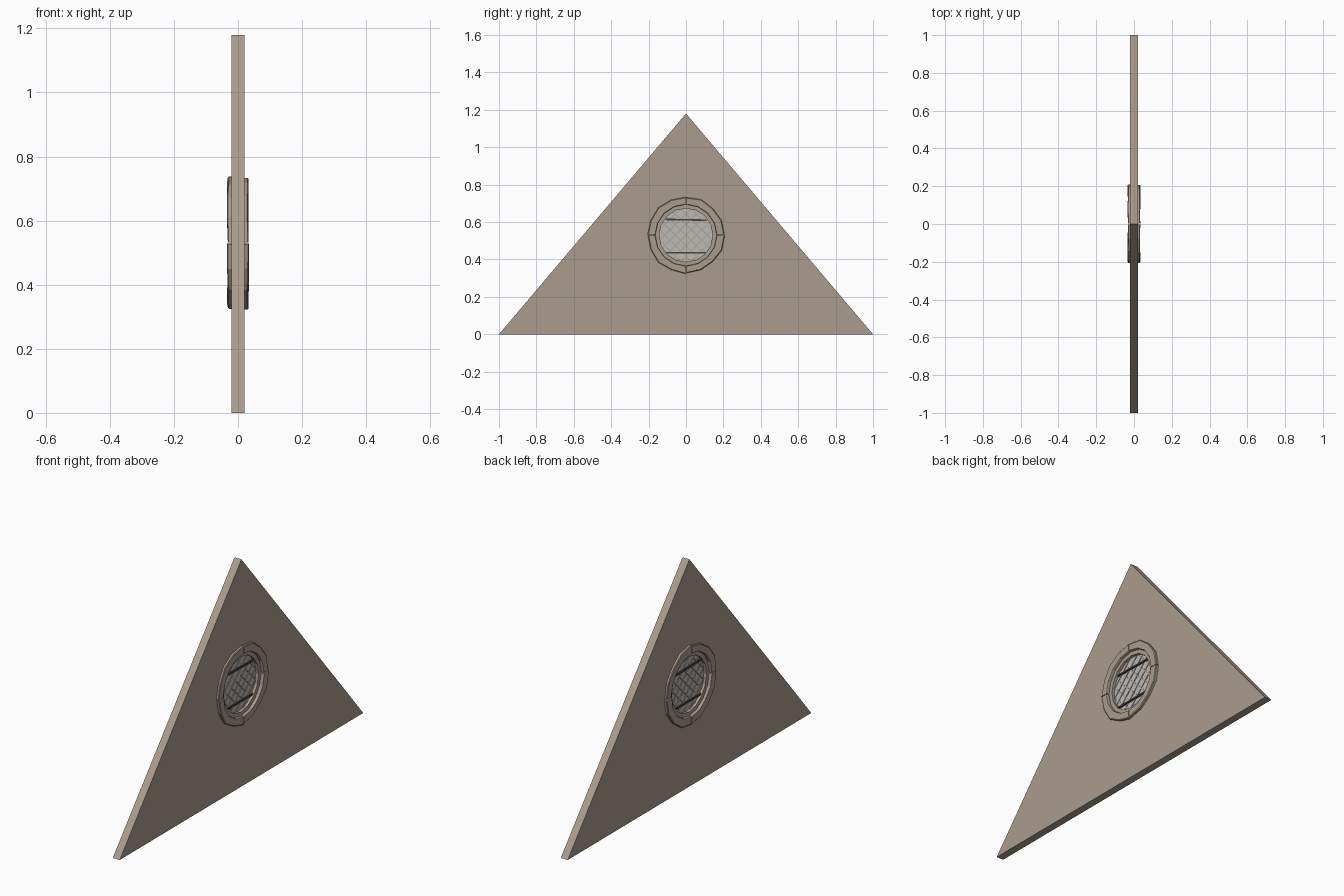
import bpy, bmesh, math, random
from mathutils import Matrix, Vector

if "Cube" in bpy.data.objects:
    bpy.data.objects.remove(bpy.data.objects["Cube"])

random.seed(4)
CZ = 0.53  # height of the window centre


def mat(name, c):
    m = bpy.data.materials.new(name)
    m.diffuse_color = (*c, 1)
    m.use_nodes = True
    m.node_tree.nodes["Principled BSDF"].inputs["Base Color"].default_value = m.diffuse_color
    return m


STONE = mat("stone", (0.40, 0.335, 0.265))
GLASS = mat("pale_glass", (0.52, 0.49, 0.46))
LEAD = mat("lattice_grey", (0.42, 0.40, 0.38))
IRON = mat("dark_bar", (0.06, 0.055, 0.05))


def finish(name, bm, material):
    bmesh.ops.recalc_face_normals(bm, faces=bm.faces)
    me = bpy.data.meshes.new(name)
    bm.to_mesh(me)
    bm.free()
    me.materials.append(material)
    ob = bpy.data.objects.new(name, me)
    bpy.context.collection.objects.link(ob)
    return ob


def circle(r, n, a0=0.0):
    return [(r * math.cos(a0 + math.tau * i / n), CZ + r * math.sin(a0 + math.tau * i / n))
            for i in range(n)]


def slab(name, loops, x0, x1, material):
    """Outline in the YZ plane (later loops are holes), extruded from x0 to x1."""
    bm = bmesh.new()
    edges = []
    for pts in loops:
        vs = [bm.verts.new((x0, y, z)) for y, z in pts]
        edges += [bm.edges.new((vs[i - 1], vs[i])) for i in range(len(vs))]
    bmesh.ops.triangle_fill(bm, edges=edges, use_beauty=True, use_dissolve=False)
    ext = bmesh.ops.extrude_face_region(bm, geom=bm.faces[:], use_keep_orig=True)
    for v in ext["geom"]:
        if isinstance(v, bmesh.types.BMVert):
            v.co.x = x1
    return finish(name, bm, material)


def box(bm, centre, size, roll=0.0):
    m = (Matrix.Translation(centre) @ Matrix.Rotation(roll, 4, 'X')
         @ Matrix.Diagonal((*size, 1)))
    bmesh.ops.create_cube(bm, size=1, matrix=m)


# triangular gable wall with a round opening
slab("gable_wall", [[(-1, 0), (1, 0), (0, 1.18)], circle(0.17, 16)], -0.02, 0.02, STONE)

# hand-cut surround: four slightly uneven curved stones on each face
for side in (-1, 1):
    for q in range(4):
        gap, steps = 0.012, 4
        angs = [q * math.pi / 2 + gap + (math.pi / 2 - 2 * gap) * i / steps
                for i in range(steps + 1)]
        bm = bmesh.new()
        rows = []
        for a in angs:
            ro = 0.205 + random.uniform(-0.004, 0.004)
            xo = 0.033 + random.uniform(-0.002, 0.002)
            prof = [(0.0, 0.164), (0.0, ro), (xo - 0.003, ro), (xo, ro - 0.004),
                    (xo, 0.166), (xo - 0.003, 0.164)]
            rows.append([bm.verts.new((side * x, r * math.cos(a), CZ + r * math.sin(a)))
                         for x, r in prof])
        n = len(rows[0])
        for r0, r1 in zip(rows, rows[1:]):
            for j in range(n):
                bm.faces.new((r0[j - 1], r0[j], r1[j], r1[j - 1]))
        bm.faces.new(rows[0])
        bm.faces.new(rows[-1])
        finish(f"surround_stone_{'back' if side < 0 else 'front'}_{q + 1}", bm, STONE)

# inner frame, recessed behind the surround
slab("inner_frame", [circle(0.168, 16), circle(0.143, 16)], -0.018, 0.018, STONE)

# glass pane
slab("glass_pane", [circle(0.146, 16)], -0.003, 0.003, GLASS)

# diagonal lattice, each strip trimmed to the round opening
bm = bmesh.new()
for s in (-1, 1):
    along = Vector((0, 1, s)).normalized()
    across = Vector((0, -s, 1)).normalized()
    for k in range(-3, 4):
        d = k * 0.04
        half = math.sqrt(0.144 ** 2 - d * d)
        box(bm, Vector((0, 0, CZ)) + across * d, (0.011 + 0.001 * s, 2 * half, 0.008),
            math.atan2(along.z, along.y))
finish("window_lattice", bm, LEAD)

# two horizontal bars across the window
for name, z, roll in (("upper_bar", 0.612, -0.02), ("lower_bar", 0.436, 0.0)):
    bm = bmesh.new()
    box(bm, (0, 0, z), (0.022, 0.22, 0.009), roll)
    finish(name, bm, IRON)
